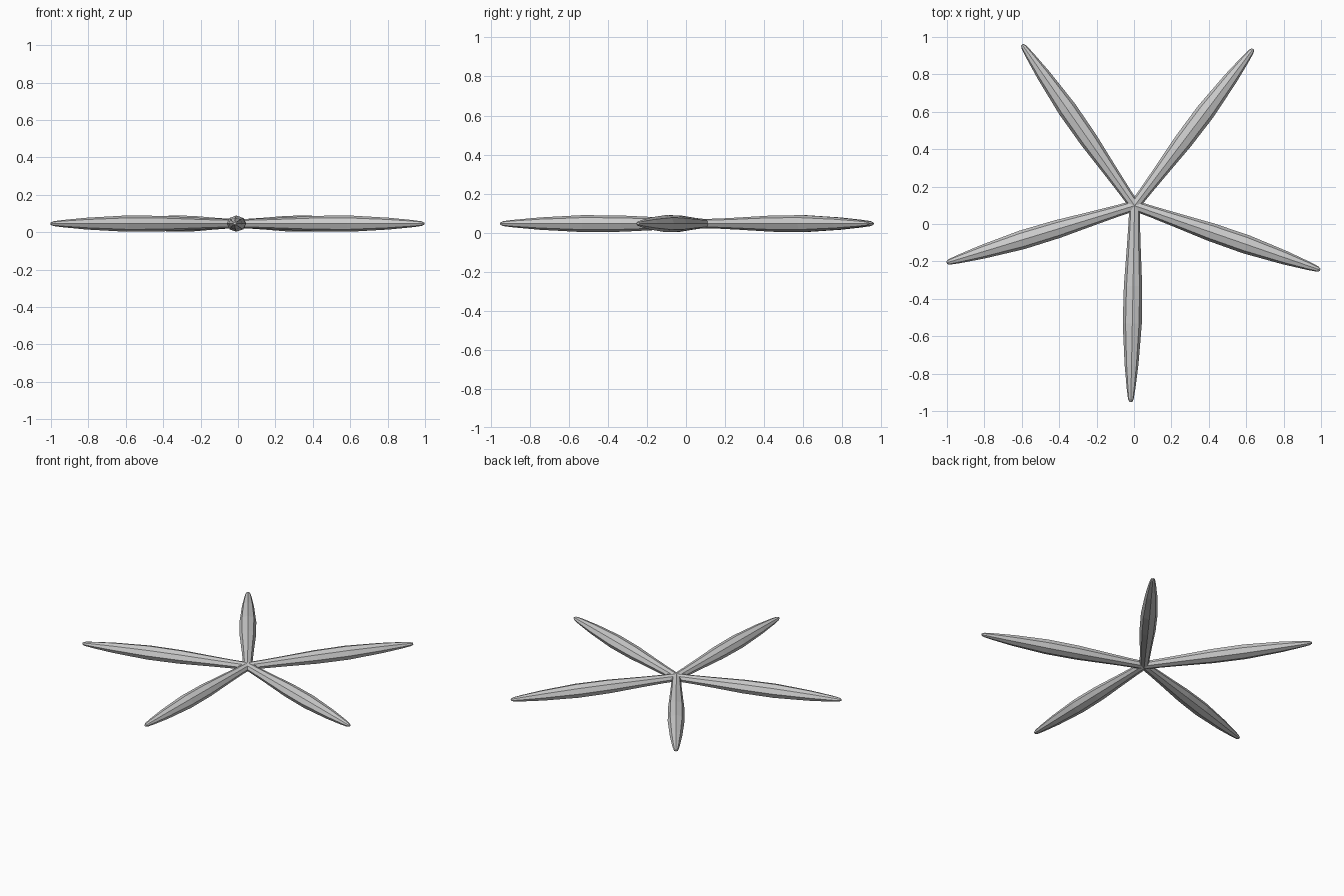
import bpy, bmesh, math
from mathutils import Matrix, Vector

if "Cube" in bpy.data.objects:
    bpy.data.objects.remove(bpy.data.objects["Cube"])

SIDES = 8
HUB = Vector((0.003, 0.098, 0.046))
# distance from hub, half-width
PROFILE = [(0, .028), (.1, .031), (.22, .037), (.43, .049), (.63, .051),
           (.85, .037), (.98, .023), (1.035, .015), (1.05, .007)]


def arm_mesh():
    # lofted spindle along x, slightly flattened in z
    bm = bmesh.new()
    rings = []
    for d, w in PROFILE:
        rings.append([bm.verts.new((d, w * math.cos(a), .85 * w * math.sin(a)))
                      for a in (2 * math.pi * i / SIDES for i in range(SIDES))])
    for r0, r1 in zip(rings, rings[1:]):
        for i in range(SIDES):
            j = (i + 1) % SIDES
            bm.faces.new((r0[i], r0[j], r1[j], r1[i]))
    bm.faces.new(rings[0])
    bm.faces.new(rings[-1])
    bmesh.ops.recalc_face_normals(bm, faces=bm.faces[:])
    me = bpy.data.meshes.new("arm")
    bm.to_mesh(me)
    bm.free()
    return me


# five arms radiating from the hub
mesh = arm_mesh()
for k in range(5):
    arm = bpy.data.objects.new(f"star_arm_{k + 1}", mesh)
    arm.matrix_world = Matrix.Translation(HUB) @ Matrix.Rotation(math.radians(52.9 + 72 * k), 4, 'Z')
    bpy.context.collection.objects.link(arm)
